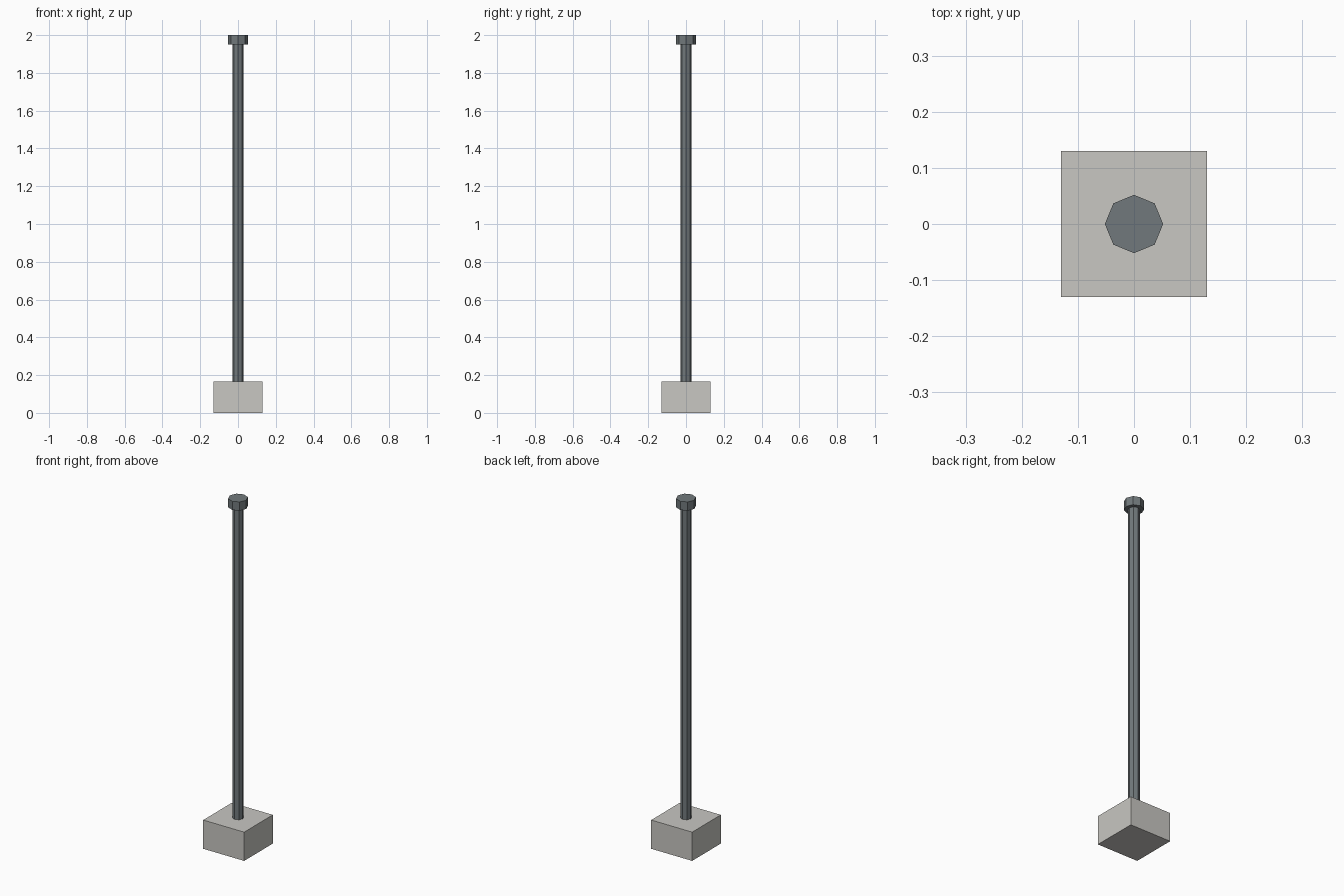
import bpy

cube = bpy.data.objects.get("Cube")
if cube:
    bpy.data.objects.remove(cube, do_unlink=True)


def make_material(name, colour):
    mat = bpy.data.materials.new(name)
    mat.use_nodes = True
    mat.diffuse_color = colour
    mat.node_tree.nodes["Principled BSDF"].inputs["Base Color"].default_value = colour
    return mat


def finish(name, mat):
    obj = bpy.context.object
    obj.name = name
    obj.data.materials.append(mat)
    return obj


def octagon_post(name, radius, bottom, top, mat):
    bpy.ops.mesh.primitive_cylinder_add(
        vertices=8, radius=radius, depth=top - bottom,
        location=(0, 0, (bottom + top) / 2))
    return finish(name, mat)


concrete = make_material("pale concrete", (0.58, 0.57, 0.54, 1))
steel = make_material("grey steel", (0.165, 0.19, 0.20, 1))

# Square footing block
base_width, base_height = 0.26, 0.165
bpy.ops.mesh.primitive_cube_add(size=1, location=(0, 0, base_height / 2))
footing = finish("footing", concrete)
footing.scale = (base_width, base_width, base_height)
bpy.ops.object.transform_apply(location=False, rotation=False, scale=True)

# Eight-sided pole and its wider cap
octagon_post("pole", 0.03, base_height, 1.95, steel)
octagon_post("pole_cap", 0.052, 1.95, 2.0, steel)
